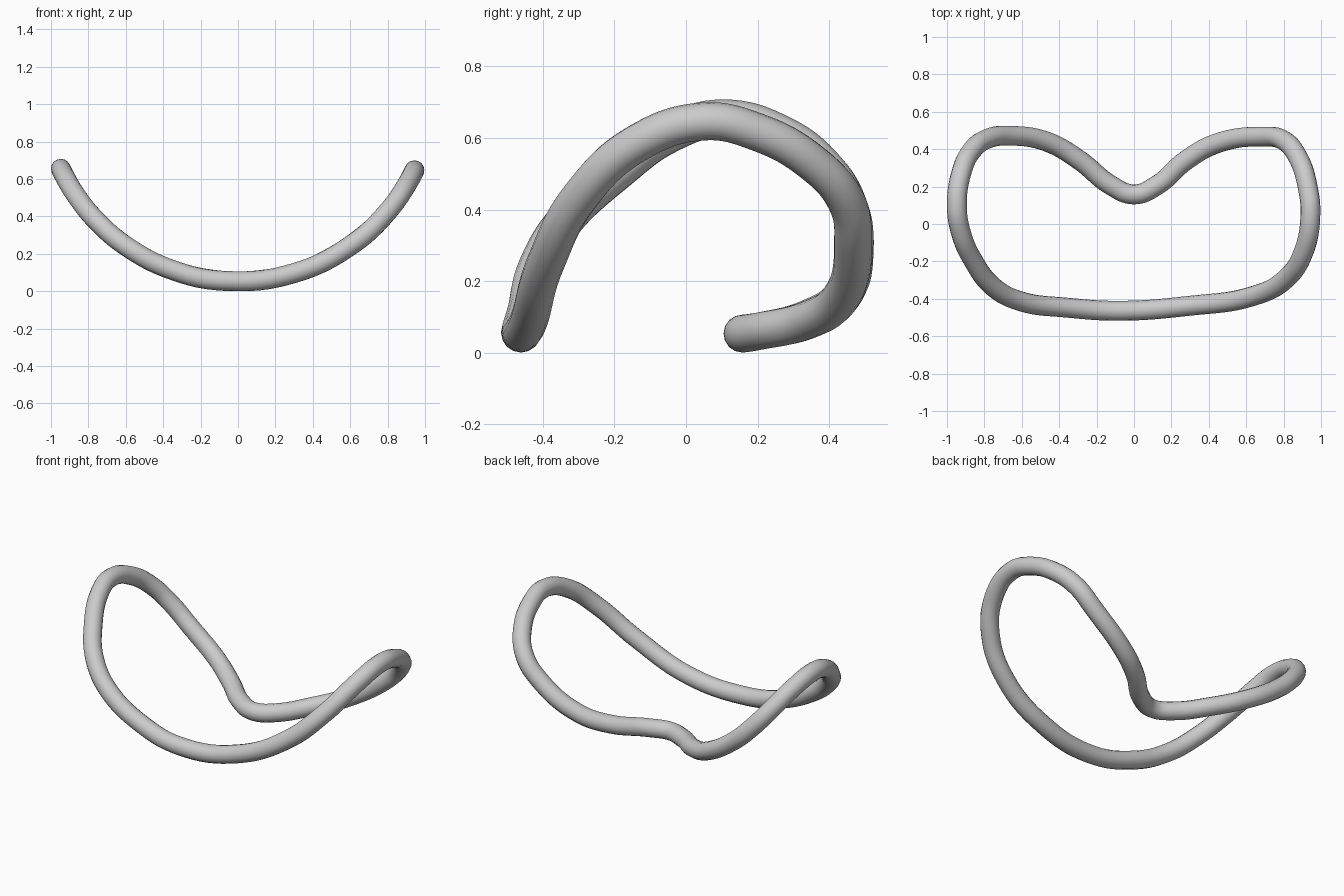
import bpy
import math

if "Cube" in bpy.data.objects:
    bpy.data.objects.remove(bpy.data.objects["Cube"])

TUBE = 0.053      # tube radius
R = 1.046         # radius of the arc the loop is bent around

# Loop outline seen from above
outline = [
    (-0.07, -0.464), (-0.36, -0.447), (-0.60, -0.415), (-0.75, -0.338),
    (-0.86, -0.195), (-0.927, -0.04), (-0.947, 0.10), (-0.924, 0.27),
    (-0.865, 0.395), (-0.78, 0.457), (-0.66, 0.472), (-0.46, 0.438),
    (-0.29, 0.34), (-0.12, 0.205), (0.0, 0.158), (0.12, 0.205),
    (0.28, 0.342), (0.44, 0.43), (0.69, 0.467), (0.80, 0.447),
    (0.88, 0.35), (0.928, 0.20), (0.943, 0.05), (0.91, -0.14),
    (0.81, -0.295), (0.62, -0.39), (0.30, -0.437),
]


def bend(x):
    """Height of the tube centre on the saddle arc."""
    return TUBE + R - math.sqrt(R * R - x * x)


# Closed smooth path with a round section
curve = bpy.data.curves.new("bent_loop", 'CURVE')
curve.dimensions = '3D'
curve.resolution_u = 8
curve.bevel_depth = TUBE
curve.bevel_resolution = 6
spline = curve.splines.new('BEZIER')
spline.bezier_points.add(len(outline) - 1)
for p, (x, y) in zip(spline.bezier_points, outline):
    p.co = (x, y, bend(x))
    p.handle_left_type = p.handle_right_type = 'AUTO'
spline.use_cyclic_u = True

loop = bpy.data.objects.new("bent_loop", curve)
bpy.context.collection.objects.link(loop)
bpy.context.view_layer.objects.active = loop
loop.select_set(True)
bpy.ops.object.convert(target='MESH')
bpy.ops.object.shade_smooth()
